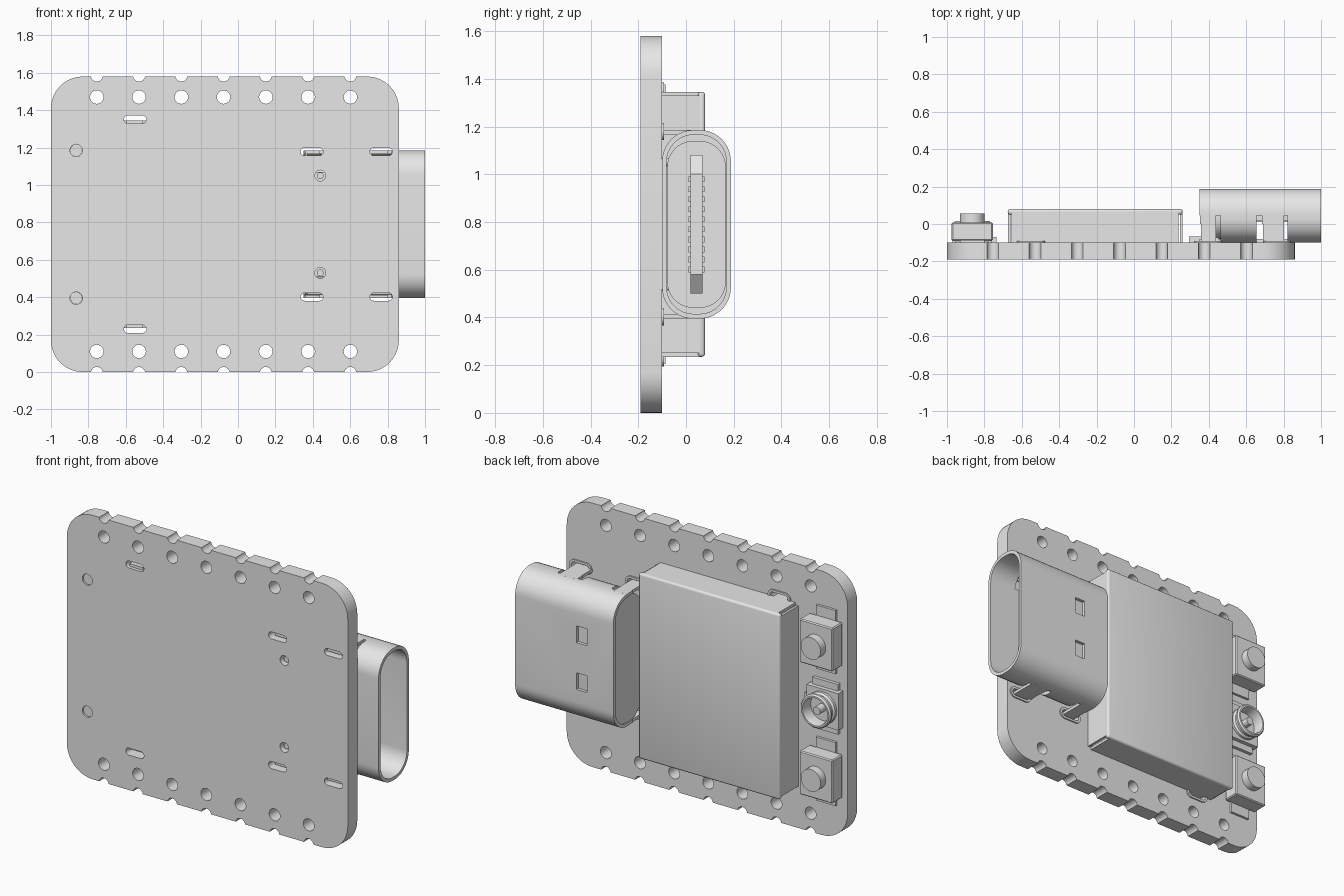
import bpy, bmesh, math
from mathutils import Vector

cube = bpy.data.objects.get("Cube")
if cube:
    bpy.data.objects.remove(cube, do_unlink=True)

GREY = (0.8, 0.8, 0.8, 1)
grey = bpy.data.materials.new("light_grey")
grey.use_nodes = True
grey.diffuse_color = GREY
grey.node_tree.nodes["Principled BSDF"].inputs["Base Color"].default_value = GREY

MID = 0.79               # height of the board's symmetry line
BACK = -0.10             # rear face of the board


def rounded(cu, cv, w, h, r, n=8):
    """Outline of a rounded rectangle."""
    pts = []
    for q, (su, sv) in enumerate([(1, 1), (-1, 1), (-1, -1), (1, -1)]):
        for i in range(n + 1):
            a = (q + i / n) * math.pi / 2
            pts.append((cu + su * (w / 2 - r) + r * math.cos(a),
                        cv + sv * (h / 2 - r) + r * math.sin(a)))
    return pts


def circle(cu, cv, r, n=24):
    return [(cu + r * math.cos(math.tau * i / n), cv + r * math.sin(math.tau * i / n))
            for i in range(n)]


def prism(bm, pts, axis, a, b):
    """Extrude an outline along x (outline in y, z) or y (outline in x, z)."""
    place = (lambda u, v, t: (t, u, v)) if axis == "X" else (lambda u, v, t: (u, t, v))
    face = bm.faces.new([bm.verts.new(place(u, v, a)) for u, v in pts])
    new = bmesh.ops.extrude_face_region(bm, geom=[face])["geom"]
    step = Vector(place(0, 0, b - a))
    bmesh.ops.translate(bm, vec=step, verts=[g for g in new if isinstance(g, bmesh.types.BMVert)])


def box(bm, x, y, z):
    prism(bm, [(x[0], z[0]), (x[1], z[0]), (x[1], z[1]), (x[0], z[1])], "Y", *y)


def lathe(bm, profile, x, z, n=32):
    """Closed (radius, y) profile turned about a y-parallel axis."""
    rings = []
    for i in range(n):
        a = math.tau * i / n
        rings.append([bm.verts.new((x + r * math.cos(a), y, z + r * math.sin(a))) for r, y in profile])
    for i, ring in enumerate(rings):
        nxt = rings[(i + 1) % n]
        for j in range(len(profile)):
            k = (j + 1) % len(profile)
            bm.faces.new((ring[j], ring[k], nxt[k], nxt[j]))


def make(name, bm):
    bmesh.ops.recalc_face_normals(bm, faces=bm.faces)
    mesh = bpy.data.meshes.new(name)
    bm.to_mesh(mesh)
    bm.free()
    mesh.materials.append(grey)
    obj = bpy.data.objects.new(name, mesh)
    bpy.context.collection.objects.link(obj)
    return obj


def apply(obj, mod):
    bpy.context.view_layer.objects.active = obj
    bpy.ops.object.modifier_apply(modifier=mod.name)


def cut(obj, cutter):
    cutter.hide_render = True
    mod = obj.modifiers.new("cut", "BOOLEAN")
    mod.operation, mod.solver, mod.object = "DIFFERENCE", "EXACT", cutter
    apply(obj, mod)


def bevel(obj, width, segments=3):
    mod = obj.modifiers.new("bevel", "BEVEL")
    mod.width, mod.segments = width, segments
    apply(obj, mod)


def mirrored(z):
    return (z, 2 * MID - z)


parts, cutters = [], []

# Circuit board with holes, edge notches and slots
bm = bmesh.new()
prism(bm, rounded(-0.07, MID, 1.86, 1.58, 0.17, 10), "Y", -0.19, BACK)
board = make("circuit_board", bm)
parts.append(board)

holes = bmesh.new()
pads = bmesh.new()
for z in mirrored(1.47):
    for i in range(7):
        prism(holes, circle(-0.755 + 0.226 * i, z, 0.036), "Y", -0.25, 0)
for z in mirrored(1.585):
    for i in range(7):
        prism(holes, circle(-0.755 + 0.226 * i, z, 0.032), "Y", -0.25, 0)
for x, height in [(-0.55, 1.35), (0.395, 1.178), (0.765, 1.178)]:
    for z in mirrored(height):
        prism(holes, rounded(x, z, 0.12, 0.042, 0.0209, 6), "Y", -0.25, 0)
        prism(pads, rounded(x, z, 0.15, 0.07, 0.0349, 6), "Y", -0.102, -0.092)
for x, height, r in [(0.44, 1.05, 0.029), (-0.865, 1.185, 0.033)]:
    for z in mirrored(height):
        prism(holes, circle(x, z, r), "Y", -0.25, 0)
hole_cutter = make("hole_cutter", holes)
cutters.append(hole_cutter)
slot_pads = make("slot_pads", pads)
parts.append(slot_pads)
cut(board, hole_cutter)
cut(slot_pads, hole_cutter)

# Shield can: lid, four walls and locating tabs
bm = bmesh.new()
box(bm, (-0.675, 0.26), (0.05, 0.08), (0.235, 1.345))
lid = make("shield_lid", bm)
bevel(lid, 0.013)
bm = bmesh.new()
for z in mirrored(1.337):
    box(bm, (-0.655, 0.238), (BACK, 0.066), (z - 0.008, z + 0.008))
    box(bm, (-0.60, -0.51), (-0.17, BACK), (z - 0.008, z + 0.008))
for x in (-0.667, 0.252):
    box(bm, (x - 0.007, x + 0.007), (BACK, 0.066), (0.25, 1.33))
parts += [lid, make("shield_walls", bm)]
lid.scale.z = 1.0
for v in lid.data.vertices:           # keep the lid centred on the board
    v.co.z = MID + (v.co.z - MID)

# Connector shell: rounded tube with side slits and two latch windows
bm = bmesh.new()
prism(bm, rounded(0.044, MID, 0.288, 0.79, 0.13, 10), "X", 0.35, 1.0)
shell = make("connector_shell", bm)
bm = bmesh.new()
prism(bm, rounded(0.044, MID, 0.25, 0.75, 0.112, 10), "X", 0.3, 1.1)
bore = make("bore_cutter", bm)
bm = bmesh.new()
for x in [(0.3, 0.462), (0.655, 0.82)]:
    for z in [(0.3, 0.51), (1.07, 1.3)]:
        box(bm, x, (-0.12, 0.045), z)
for z in mirrored(0.93):
    box(bm, (0.525, 0.595), (0.12, 0.25), (z - 0.05, z + 0.05))
slits = make("slit_cutter", bm)
cut(shell, bore)
cut(shell, slits)
cutters += [bore, slits]
parts.append(shell)

# Shell legs dropping into the board slots
bm = bmesh.new()
for z in mirrored(1.176):
    for x in [(0.352, 0.438), (0.685, 0.803)]:
        box(bm, x, (0.0, 0.06), (z - 0.009, z + 0.009))
        box(bm, (x[0] + 0.005, min(x[1], x[0] + 0.13)), (-0.16, 0.0), (z - 0.009, z + 0.009))
parts.append(make("shell_legs", bm))

# Connector insert, rear plate and solder feet
bm = bmesh.new()
prism(bm, rounded(0.044, MID, 0.246, 0.7, 0.11, 10), "X", 0.36, 0.6)
prism(bm, rounded(0.044, MID, 0.262, 0.762, 0.118, 10), "X", 0.358, 0.372)
parts.append(make("connector_insert", bm))
bm = bmesh.new()
for i in range(12):
    z = MID + (i - 5.5) * 0.046
    box(bm, (0.295, 0.37), (BACK, -0.068), (z - 0.013, z + 0.013))
parts.append(make("solder_feet", bm))
bm = bmesh.new()
for z in mirrored(1.05):
    prism(bm, circle(0.44, z, 0.018), "Y", -0.17, -0.06)
parts.append(make("locating_pins", bm))

# Tongue with tapered tip and contact strips
bm = bmesh.new()
prism(bm, [(0.58, 0.5), (0.82, 0.5), (0.88, 0.58), (0.88, 1.0), (0.82, 1.08), (0.58, 1.08)],
      "Y", 0.018, 0.07)
parts.append(make("connector_tongue", bm))
bm = bmesh.new()
for i in range(10):
    z = MID + (i - 4.5) * 0.042
    box(bm, (0.6, 0.86), (0.01, 0.078), (z - 0.012, z + 0.012))
parts.append(make("contact_strips", bm))

# Two push buttons with pads, round caps and pegs through the board
for label, z in zip(("upper", "lower"), mirrored(1.185)):
    bm = bmesh.new()
    box(bm, (-0.975, -0.755), (-0.09, 0.008), (z - 0.13, z + 0.13))
    body = make(label + "_button_body", bm)
    bevel(body, 0.006, 1)
    bm = bmesh.new()
    box(bm, (-0.93, -0.80), (BACK, -0.085), (z - 0.19, z + 0.19))
    box(bm, (-0.955, -0.775), (BACK, -0.08), (z - 0.12, z + 0.12))
    feet = make(label + "_button_pads", bm)
    bm = bmesh.new()
    prism(bm, circle(-0.865, z, 0.066, 32), "Y", 0.0, 0.056)
    cap = make(label + "_button_cap", bm)
    bm = bmesh.new()
    prism(bm, circle(-0.865, z, 0.0325), "Y", -0.18, -0.085)
    parts += [body, feet, cap, make(label + "_button_peg", bm)]

# Coaxial antenna socket: base, grooved ring and centre pin
bm = bmesh.new()
box(bm, (-0.97, -0.76), (BACK, -0.055), (MID - 0.11, MID + 0.11))
box(bm, (-0.94, -0.735), (BACK, -0.07), (MID - 0.05, MID + 0.05))
box(bm, (-0.95, -0.78), (BACK, -0.08), (MID - 0.15, MID + 0.15))
parts.append(make("antenna_base", bm))
bm = bmesh.new()
lathe(bm, [(0.078, -0.06), (0.095, -0.06), (0.095, -0.04), (0.085, -0.03), (0.085, -0.015),
           (0.1, -0.005), (0.1, 0.007), (0.092, 0.016), (0.082, 0.016), (0.078, 0.005)],
      -0.865, MID)
parts.append(make("antenna_ring", bm))
bm = bmesh.new()
prism(bm, circle(-0.865, MID, 0.024, 16), "Y", -0.06, 0.0)
parts.append(make("antenna_pin", bm))

# Clean up cutters and smooth the curved walls
for cutter in cutters:
    bpy.data.objects.remove(cutter, do_unlink=True)
bpy.ops.object.select_all(action="DESELECT")
for part in parts:
    part.select_set(True)
bpy.context.view_layer.objects.active = board
bpy.ops.object.shade_smooth_by_angle(angle=math.radians(30))
